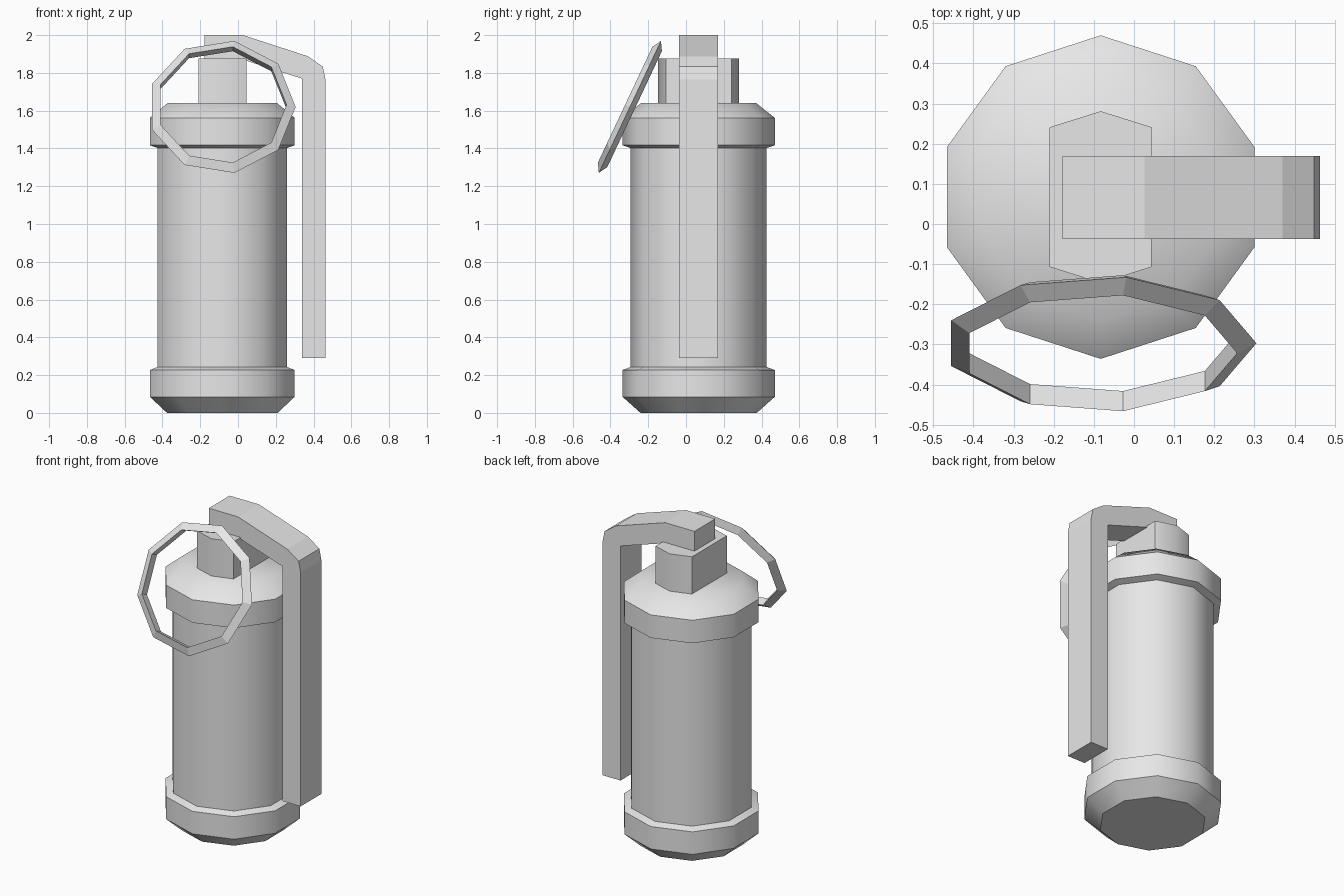
import bpy, bmesh, math
from mathutils import Matrix, Vector

if "Cube" in bpy.data.objects:
    bpy.data.objects.remove(bpy.data.objects["Cube"])

CX, CY = -0.083, 0.067  # axis of the canister

grey = bpy.data.materials.new("light grey")
grey.diffuse_color = (0.8, 0.8, 0.8, 1)
grey.use_nodes = True
grey.node_tree.nodes["Principled BSDF"].inputs["Base Color"].default_value = grey.diffuse_color


def finish(name, bm, smooth_angle=None):
    bmesh.ops.recalc_face_normals(bm, faces=bm.faces)
    mesh = bpy.data.meshes.new(name)
    bm.to_mesh(mesh)
    bm.free()
    mesh.materials.append(grey)
    ob = bpy.data.objects.new(name, mesh)
    bpy.context.collection.objects.link(ob)
    if smooth_angle:
        bpy.ops.object.select_all(action='DESELECT')
        ob.select_set(True)
        bpy.context.view_layer.objects.active = ob
        bpy.ops.object.shade_smooth_by_angle(angle=math.radians(smooth_angle))
    return ob


def bridge(bm, a, b):
    n = len(a)
    for i in range(n):
        j = (i + 1) % n
        bm.faces.new((a[i], a[j], b[j], b[i]))


def prism(name, outline, offset, smooth_angle=None):
    bm = bmesh.new()
    a = [bm.verts.new(p) for p in outline]
    b = [bm.verts.new(Vector(p) + Vector(offset)) for p in outline]
    bridge(bm, a, b)
    bm.faces.new(a)
    bm.faces.new(b)
    return finish(name, bm, smooth_angle)


# Ten-sided canister body with chamfered end collars: (radius, height)
profile = [(0.308, 0), (0.403, 0.085), (0.403, 0.227), (0.36, 0.243),
           (0.36, 1.402), (0.403, 1.417), (0.403, 1.562), (0.305, 1.64)]
bm = bmesh.new()
rings = []
for r, z in profile:
    angles = [math.pi / 2 + i * math.tau / 10 for i in range(10)]
    rings.append([bm.verts.new((CX + r * math.cos(t), CY + r * math.sin(t), z))
                  for t in angles])
for lower, upper in zip(rings, rings[1:]):
    bridge(bm, lower, upper)
bm.faces.new(rings[0])
bm.faces.new(rings[-1])
finish("canister_body", bm, 40)

# Six-sided fuse block on top
hexagon = [(0, 0.214), (-0.127, 0.174), (-0.127, -0.174),
           (0, -0.214), (0.127, -0.174), (0.127, 0.174)]
prism("fuse_block", [(CX + x, CY + y, 1.63) for x, y in hexagon], (0, 0, 0.245), 40)

# Safety lever, bent over the shoulder and hanging down the side
lever = [(-0.178, 2.0), (0.026, 2.0), (0.37, 1.888), (0.449, 1.833), (0.463, 1.765),
         (0.463, 0.29), (0.338, 0.29), (0.338, 1.77), (0.02, 1.872), (-0.178, 1.872)]
prism("safety_lever", [(x, -0.037, z) for x, z in lever], (0, 0.207, 0))

# Tilted nine-sided pull ring with a triangular section
bm = bmesh.new()
up = Vector((0, 0.426, 0.905))
normal = Vector((0, -0.905, 0.426))
centre = Vector((-0.087, -0.297, 1.62))
loops = []
for i in range(9):
    t = i * math.tau / 9
    out = Vector((1, 0, 0)) * math.cos(t) + up * math.sin(t)
    loops.append([bm.verts.new(centre + out * (0.36 + 0.032 * math.cos(a))
                               + normal * 0.032 * math.sin(a))
                  for a in (0, math.tau / 3, 2 * math.tau / 3)])
for i in range(9):
    bridge(bm, loops[i], loops[(i + 1) % 9])
finish("pull_ring", bm)
